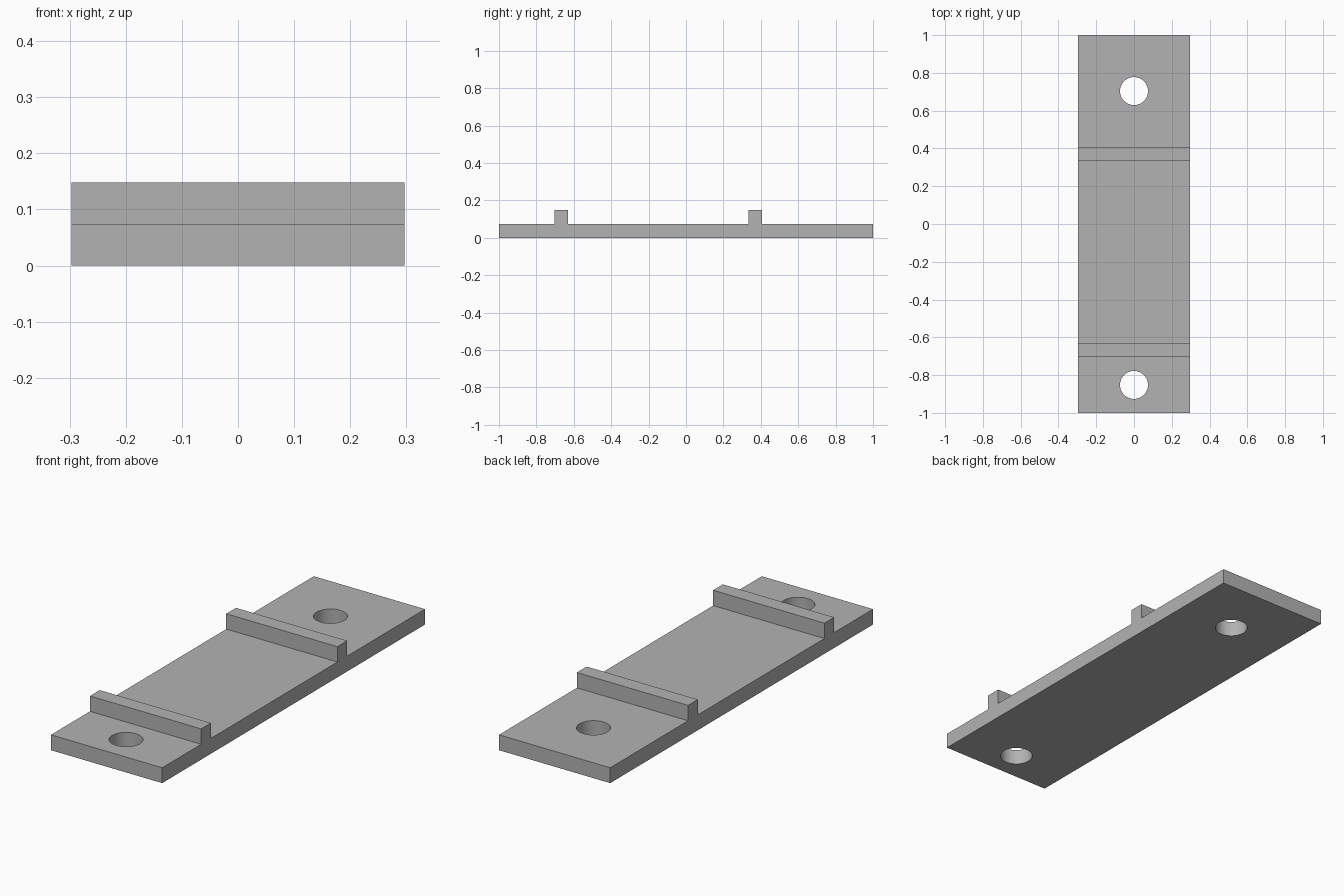
import bpy
import bmesh
from math import radians

default_cube = bpy.data.objects.get("Cube")
if default_cube:
    bpy.data.objects.remove(default_cube, do_unlink=True)

U = 2 / 27                # plate thickness, the module for all sizes
HALF_WIDTH = 4 * U
HALF_LENGTH = 1.0
RIB_STARTS = (-9.5 * U, 4.5 * U)
HOLE_CENTRES = (-11.5 * U, 9.5 * U)

grey = bpy.data.materials.new("plain grey")
grey.use_nodes = True
colour = (0.45, 0.45, 0.45, 1)
grey.diffuse_color = colour
grey.node_tree.nodes["Principled BSDF"].inputs["Base Color"].default_value = colour


def add_object(name, bm):
    bmesh.ops.recalc_face_normals(bm, faces=bm.faces)
    mesh = bpy.data.meshes.new(name)
    bm.to_mesh(mesh)
    bm.free()
    mesh.materials.append(grey)
    obj = bpy.data.objects.new(name, mesh)
    bpy.context.collection.objects.link(obj)
    return obj


# Plate with two cross ribs: a side profile extruded across the width
profile = [(-HALF_LENGTH, 0), (-HALF_LENGTH, U)]
for y in RIB_STARTS:
    profile += [(y, U), (y, 2 * U), (y + U, 2 * U), (y + U, U)]
profile += [(HALF_LENGTH, U), (HALF_LENGTH, 0)]

bm = bmesh.new()
side = bm.faces.new([bm.verts.new((-HALF_WIDTH, y, z)) for y, z in profile])
extruded = bmesh.ops.extrude_face_region(bm, geom=[side], use_keep_orig=True)
moved = [v for v in extruded["geom"] if isinstance(v, bmesh.types.BMVert)]
bmesh.ops.translate(bm, verts=moved, vec=(2 * HALF_WIDTH, 0, 0))
plate = add_object("ribbed_mounting_plate", bm)

# Bolt holes through both ends
bpy.context.view_layer.objects.active = plate
plate.select_set(True)
for y in HOLE_CENTRES:
    bm = bmesh.new()
    bmesh.ops.create_cone(bm, cap_ends=True, segments=64, radius1=U, radius2=U, depth=4 * U)
    cutter = add_object("hole_cutter", bm)
    cutter.location = (0, y, U / 2)
    cutter.hide_render = True
    bpy.context.view_layer.update()
    cut = plate.modifiers.new("bolt hole", 'BOOLEAN')
    cut.operation = 'DIFFERENCE'
    cut.solver = 'EXACT'
    cut.object = cutter
    bpy.ops.object.modifier_apply(modifier=cut.name)
    bpy.data.objects.remove(cutter, do_unlink=True)

# Smooth hole walls, crisp edges everywhere else
bpy.ops.object.select_all(action='DESELECT')
plate.select_set(True)
bpy.ops.object.shade_smooth_by_angle(angle=radians(30))
